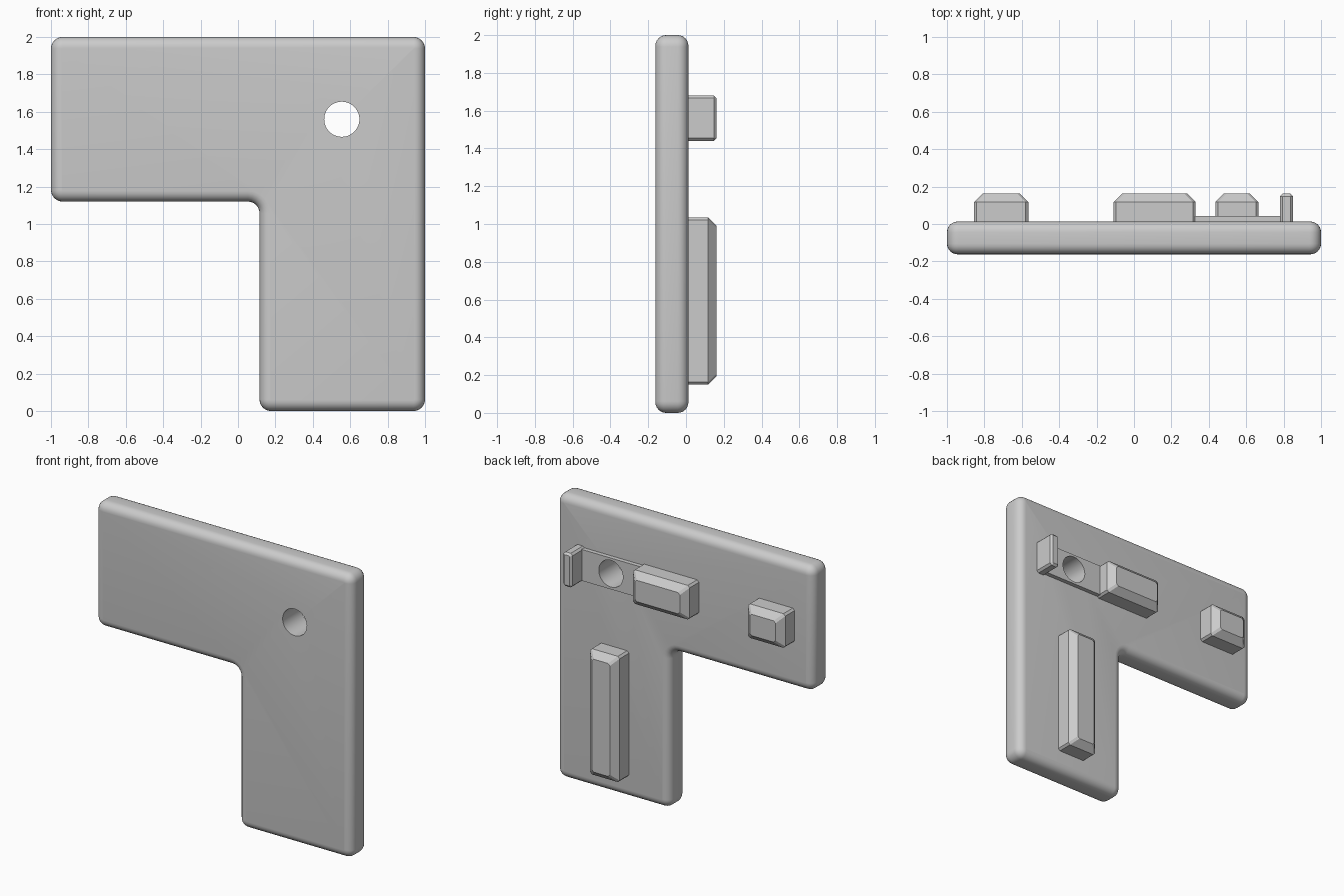
import bpy
import bmesh
from math import cos, sin, pi, radians

cube = bpy.data.objects.get("Cube")
if cube:
    bpy.data.objects.remove(cube, do_unlink=True)

FRONT, BACK, TIP = -0.162, 0.013, 0.162   # depths of plate faces and peg tips

grey = bpy.data.materials.new("light_grey")
grey.use_nodes = True
grey.diffuse_color = (0.6, 0.6, 0.6, 1)
grey.node_tree.nodes["Principled BSDF"].inputs["Base Color"].default_value = (0.6, 0.6, 0.6, 1)


def loft(name, loops):
    """Skin a stack of equal-length loops and cap both ends."""
    bm = bmesh.new()
    rings = [[bm.verts.new(p) for p in loop] for loop in loops]
    n = len(rings[0])
    for a, b in zip(rings, rings[1:]):
        for i in range(n):
            j = (i + 1) % n
            bm.faces.new((a[i], a[j], b[j], b[i]))
    bm.faces.new(rings[0])
    bm.faces.new(rings[-1])
    bmesh.ops.recalc_face_normals(bm, faces=bm.faces)
    mesh = bpy.data.meshes.new(name)
    bm.to_mesh(mesh)
    bm.free()
    mesh.materials.append(grey)
    obj = bpy.data.objects.new(name, mesh)
    bpy.context.collection.objects.link(obj)
    return obj


def activate(obj):
    bpy.ops.object.select_all(action="DESELECT")
    obj.select_set(True)
    bpy.context.view_layer.objects.active = obj


def plate_loop(inset, y, radius=0.062, steps=6):
    """L outline with rounded corners, shrunk by inset."""
    # x, z, direction to arc centre, start angle, sweep
    corners = [(-1, 2, 1, -1, 180, -90), (1, 2, -1, -1, 90, -90),
               (1, 0, -1, 1, 0, -90), (0.115, 0, 1, 1, 270, -90),
               (0.115, 1.12, -1, -1, 0, 90), (-1, 1.12, 1, 1, 270, -90)]
    points = []
    for x, z, dx, dz, start, sweep in corners:
        r = radius - inset if sweep < 0 else radius + inset
        for i in range(steps + 1):
            a = radians(start + sweep * i / steps)
            points.append((x + dx * radius + r * cos(a), y, z + dz * radius + r * sin(a)))
    return points


def peg_loop(x0, x1, z0, z1, y, inset=0, cut=0.014):
    """Rectangle with slightly clipped corners."""
    x0, x1, z0, z1 = x0 + inset, x1 - inset, z0 + inset, z1 - inset
    return [(x0 + cut, y, z0), (x1 - cut, y, z0), (x1, y, z0 + cut), (x1, y, z1 - cut),
            (x1 - cut, y, z1), (x0 + cut, y, z1), (x0, y, z1 - cut), (x0, y, z0 + cut)]


def peg(name, x0, x1, z0, z1, chamfer):
    box = (x0, x1, z0, z1)
    return loft(name, [peg_loop(*box, BACK - 0.01), peg_loop(*box, TIP - chamfer),
                       peg_loop(*box, TIP, chamfer, min(0.014, chamfer / 3))])


# L-shaped plate with rounded rims
R = 0.057
arc = [i * pi / 12 for i in range(7)]
rim = [(R * (1 - sin(a)), R * (1 - cos(a))) for a in arc]
loops = [plate_loop(inset, FRONT + depth) for inset, depth in rim]
loops += [plate_loop(inset, BACK - depth) for inset, depth in reversed(rim)]
plate = loft("plate", loops)

# Pegs on the back
peg("right_peg", -0.855, -0.565, 1.44, 1.68, 0.045)
peg("middle_peg", -0.11, 0.33, 1.44, 1.68, 0.045)
peg("lower_peg", 0.435, 0.665, 0.15, 1.035, 0.045)
peg("end_tab", 0.78, 0.85, 1.44, 1.68, 0.014)

# Thin strip joining the middle peg and the tab
strip = loft("strip", [peg_loop(0.31, 0.8, 1.45, 1.67, y, cut=0.005) for y in (BACK - 0.01, 0.043)])

# Round hole through the plate and strip
ring = [(0.555 + 0.094 * cos(i * pi / 24), 1.56 + 0.094 * sin(i * pi / 24)) for i in range(48)]
cutter = loft("hole_cutter", [[(x, y, z) for x, z in ring] for y in (-0.4, 0.4)])
cutter.hide_render = True
for obj in (plate, strip):
    mod = obj.modifiers.new("hole", "BOOLEAN")
    mod.operation = "DIFFERENCE"
    mod.solver = "EXACT"
    mod.object = cutter
    activate(obj)
    bpy.ops.object.modifier_apply(modifier=mod.name)
    bpy.ops.object.shade_smooth_by_angle(angle=radians(30))
bpy.data.objects.remove(cutter, do_unlink=True)
